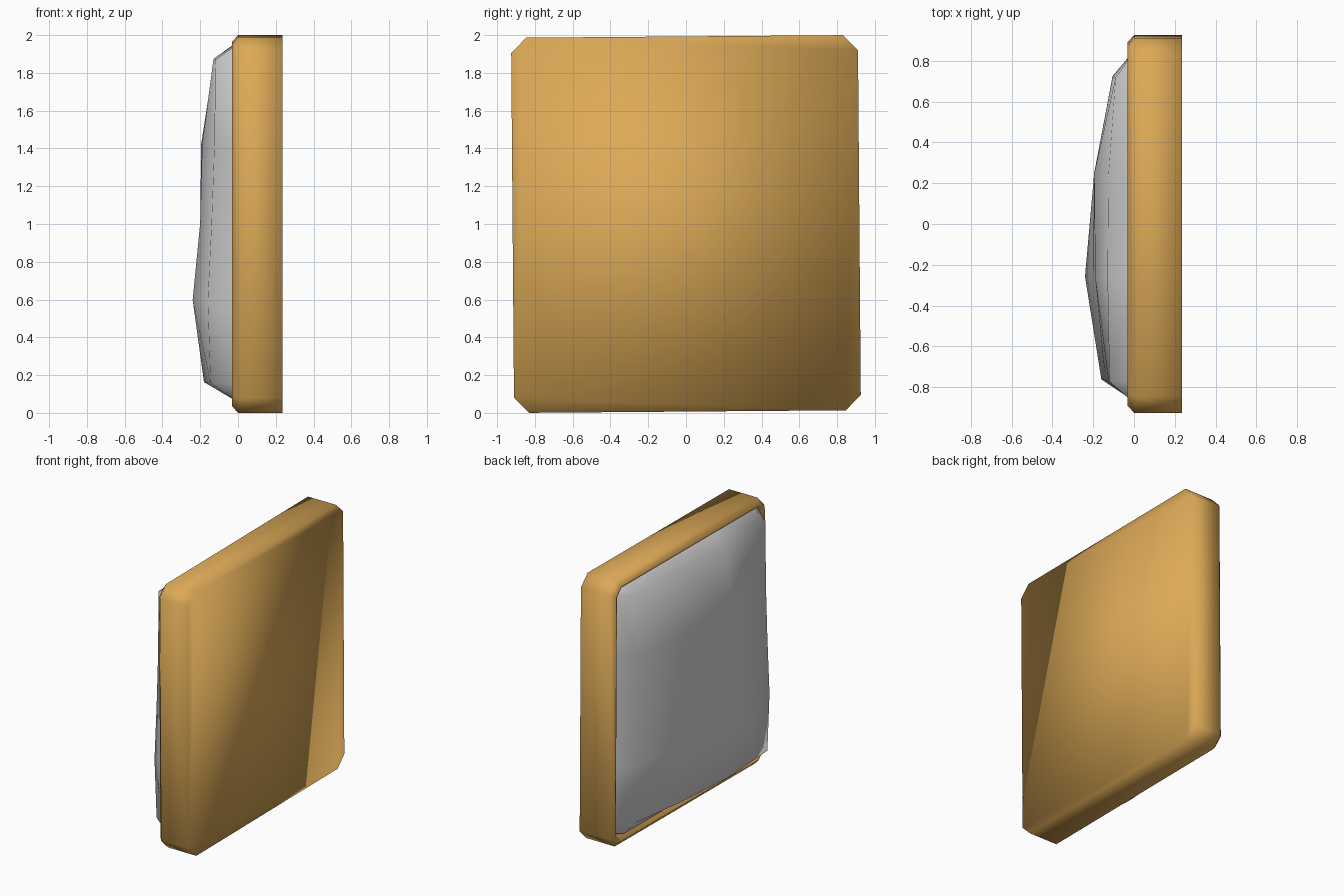
import bpy, math
from mathutils import Matrix

if "Cube" in bpy.data.objects:
    bpy.data.objects.remove(bpy.data.objects["Cube"])


def material(name, rgb):
    m = bpy.data.materials.new(name)
    m.diffuse_color = (*rgb, 1)
    m.use_nodes = True
    m.node_tree.nodes["Principled BSDF"].inputs["Base Color"].default_value = m.diffuse_color
    return m


def build(name, verts, faces, mat):
    me = bpy.data.meshes.new(name)
    me.from_pydata(verts, [], faces)
    me.materials.append(mat)
    me.shade_smooth()
    # the whole panel leans a touch around x
    me.transform(Matrix.Translation((0, 0, 1)) @ Matrix.Rotation(0.008, 4, 'X'))
    me.update()
    ob = bpy.data.objects.new(name, me)
    bpy.context.collection.objects.link(ob)
    return ob


wood = material("warm wood", (0.72, 0.40, 0.095))
cloth = material("light grey fabric", (0.68, 0.68, 0.68))


def octagon(x, inset):
    """Rectangle with cut corners, in the yz plane."""
    w, h = 0.918 - inset, 0.993 - inset
    c = 0.08 - inset * 0.586
    return [(x, w, -h + c), (x, w, h - c), (x, w - c, h), (x, -w + c, h),
            (x, -w, h - c), (x, -w, -h + c), (x, -w + c, -h), (x, w - c, -h)]


# Frame tray: flat back, straight sides, bevelled rim, shallow recess
rings = [(0.235, 0), (0.0, 0), (-0.033, 0.037), (-0.033, 0.045), (0.02, 0.05)]
verts = [v for x, i in rings for v in octagon(x, i)]
faces = [tuple(range(8)), tuple(range(39, 31, -1))]
for r in range(len(rings) - 1):
    for k in range(8):
        a, b = r * 8 + k, r * 8 + (k + 1) % 8
        faces.append((b, a, a + 8, b + 8))
build("frame", verts, faces, wood)

# Cushion: coarse uneven grid bulging towards -x, border tucked into the recess
ys = [-0.875, -0.765, -0.26, 0.25, 0.725, 0.855]
zs = [-0.94, -0.835, -0.40, 0.01, 0.42, 0.875, 0.965]
bulge = [[0.145, 0.18, 0.15, 0.09],
         [0.16, 0.24, 0.19, 0.10],
         [0.14, 0.20, 0.195, 0.105],
         [0.125, 0.19, 0.195, 0.105],
         [0.12, 0.13, 0.125, 0.09]]
verts, faces = [], []
ny, nz = len(ys), len(zs)
for j, z in enumerate(zs):
    for i, y in enumerate(ys):
        ey, ez = i in (0, ny - 1), j in (0, nz - 1)
        x = 0.005 if ey or ez else -bulge[j - 1][i - 1]
        s = 0.96 if ey and ez else 1          # rounded-off corners
        verts.append((x, y * s, z * s))
for j in range(nz - 1):
    for i in range(ny - 1):
        a = j * ny + i
        faces.append((a, a + ny, a + ny + 1, a + 1))
build("cushion", verts, faces, cloth)
